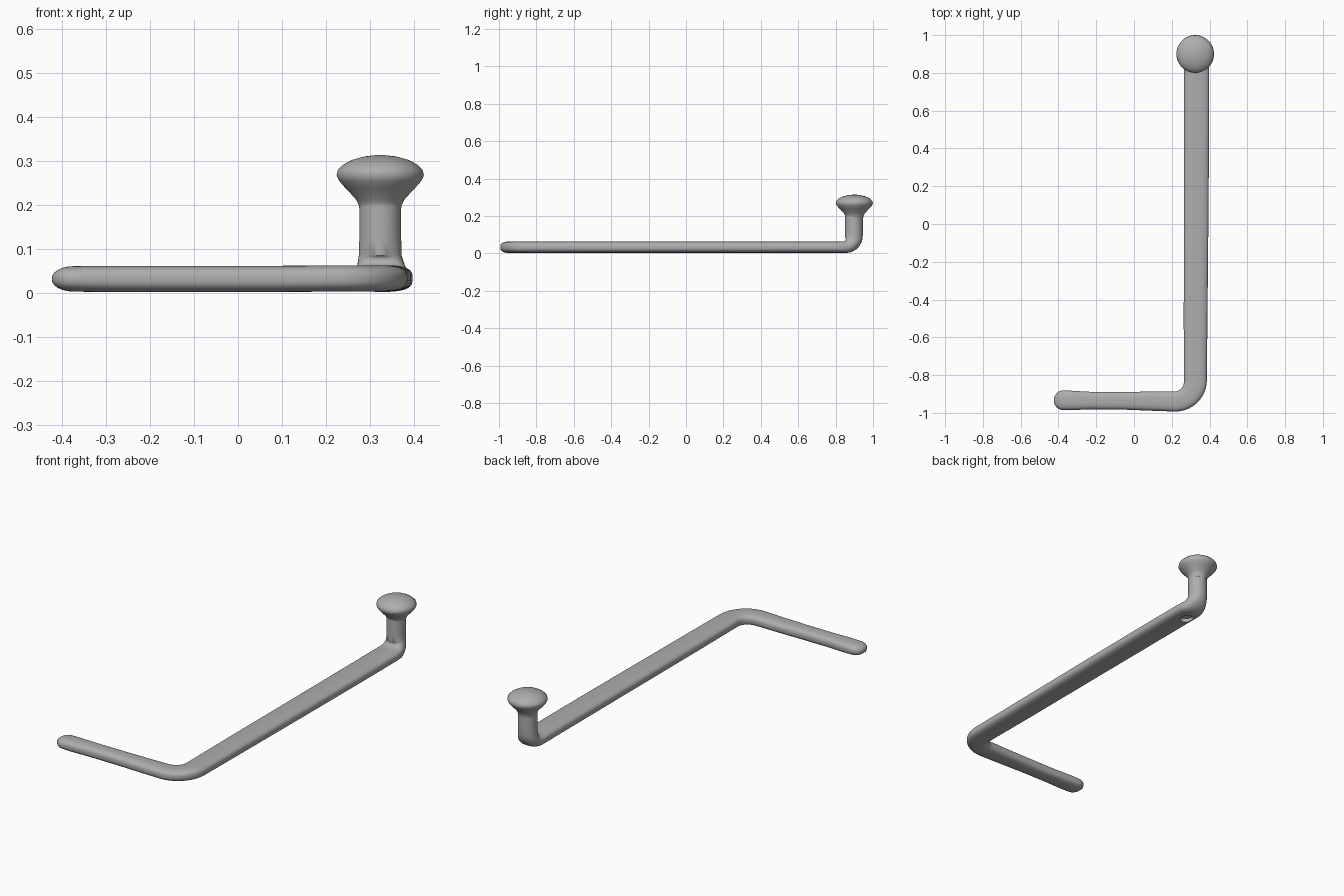
import bpy, bmesh
from math import sin, cos, pi, copysign
from mathutils import Vector

cube = bpy.data.objects.get("Cube")
if cube:
    bpy.data.objects.remove(cube, do_unlink=True)

metal = bpy.data.materials.new("plain grey")
metal.use_nodes = True
GREY = (0.42, 0.42, 0.42, 1)
metal.diffuse_color = GREY
metal.node_tree.nodes["Principled BSDF"].inputs["Base Color"].default_value = GREY
SEG = 32


def finish(bm, name):
    bmesh.ops.recalc_face_normals(bm, faces=bm.faces)
    mesh = bpy.data.meshes.new(name)
    bm.to_mesh(mesh)
    bm.free()
    obj = bpy.data.objects.new(name, mesh)
    bpy.context.collection.objects.link(obj)
    mesh.materials.append(metal)
    return obj


def smooth(obj):
    bpy.ops.object.select_all(action='DESELECT')
    obj.select_set(True)
    bpy.context.view_layer.objects.active = obj
    bpy.ops.object.shade_smooth_by_angle(angle=0.9)


def loft(name, rings):
    """Skin closed rings of points and cap both ends."""
    bm = bmesh.new()
    loops = [[bm.verts.new(p) for p in ring] for ring in rings]
    for a, b in zip(loops, loops[1:]):
        for i in range(SEG):
            j = (i + 1) % SEG
            bm.faces.new((a[i], a[j], b[j], b[i]))
    bm.faces.new(loops[0])
    bm.faces.new(loops[-1])
    return finish(bm, name)


def section(centre, side, up, half_w, half_h, power):
    """Rounded-rectangle ring; a power of 1 gives an ellipse."""
    ring = []
    for i in range(SEG):
        a = 2 * pi * (i + 0.5) / SEG
        c, s = cos(a), sin(a)
        ring.append(Vector(centre)
                    + side * half_w * copysign(abs(c) ** power, c)
                    + up * half_h * copysign(abs(s) ** power, s))
    return ring


X, Y, Z = Vector((1, 0, 0)), Vector((0, 1, 0)), Vector((0, 0, 1))
rings = []

# Short arm: rounded tip, slight waist
for k in range(1, 7):
    a = k * pi / 12
    rings.append(section((-0.375 - 0.05 * cos(a), -0.933, 0.032), -Y, Z,
                         0.052 * sin(a), 0.029 * sin(a), 0.8))
for x, y, w in ((-0.32, -0.934, 0.051), (-0.22, -0.935, 0.046),
                (-0.05, -0.936, 0.047), (0.1, -0.938, 0.051)):
    rings.append(section((x, y, 0.032), -Y, Z, w, 0.03, 0.75))

# Flat bend into the long arm
for k in range(11):
    a = k * pi / 20
    side = X * sin(a) - Y * cos(a)
    centre = Vector((0.215, -0.83, 0.033)) + side * 0.11
    rings.append(section(centre, side, Z, 0.053 + 0.008 * k / 10, 0.03, 0.72))

# Long arm
for y, x, w in ((-0.5, 0.326, 0.063), (0, 0.329, 0.065), (0.5, 0.331, 0.067), (0.8, 0.331, 0.067)):
    rings.append(section((x, y, 0.033), X, Z, w, 0.03, 0.68))

# Upward bend into the post
for k in range(11):
    t = k / 10
    a = t * pi / 2
    up = Z * cos(a) - Y * sin(a)
    centre = Vector((0.33 - 0.006 * t, 0.845, 0.085)) - up * 0.052
    rings.append(section(centre, X, up, 0.066 - 0.017 * t,
                         0.03 + 0.018 * t, 0.68 + 0.3 * t))
for z in (0.12, 0.21):
    rings.append(section((0.324, 0.898, z), X, -Y, 0.048, 0.048, 1))
handle = loft("bent_handle", rings)

# Shallow pocket in the underside below the post
cutter = loft("pocket_cutter", [section((0.315, 0.8, z), X, Y, 0.032, 0.036, 1)
                                for z in (-0.02, 0.025)])
cutter.hide_render = True
cut = handle.modifiers.new("pocket", 'BOOLEAN')
cut.operation = 'DIFFERENCE'
cut.solver = 'EXACT'
cut.object = cutter
bpy.context.view_layer.objects.active = handle
bpy.ops.object.modifier_apply(modifier=cut.name)
bpy.data.objects.remove(cutter, do_unlink=True)
smooth(handle)

# Mushroom knob turned on the post axis
profile = ((0.047, 0.185), (0.049, 0.2), (0.057, 0.215), (0.08, 0.239),
           (0.094, 0.255), (0.1, 0.268), (0.097, 0.28), (0.085, 0.292),
           (0.065, 0.303), (0.035, 0.311), (0.008, 0.314))
knob = loft("knob", [section((0.324, 0.9, z), X, Y, r, r, 1) for r, z in profile])
smooth(knob)
